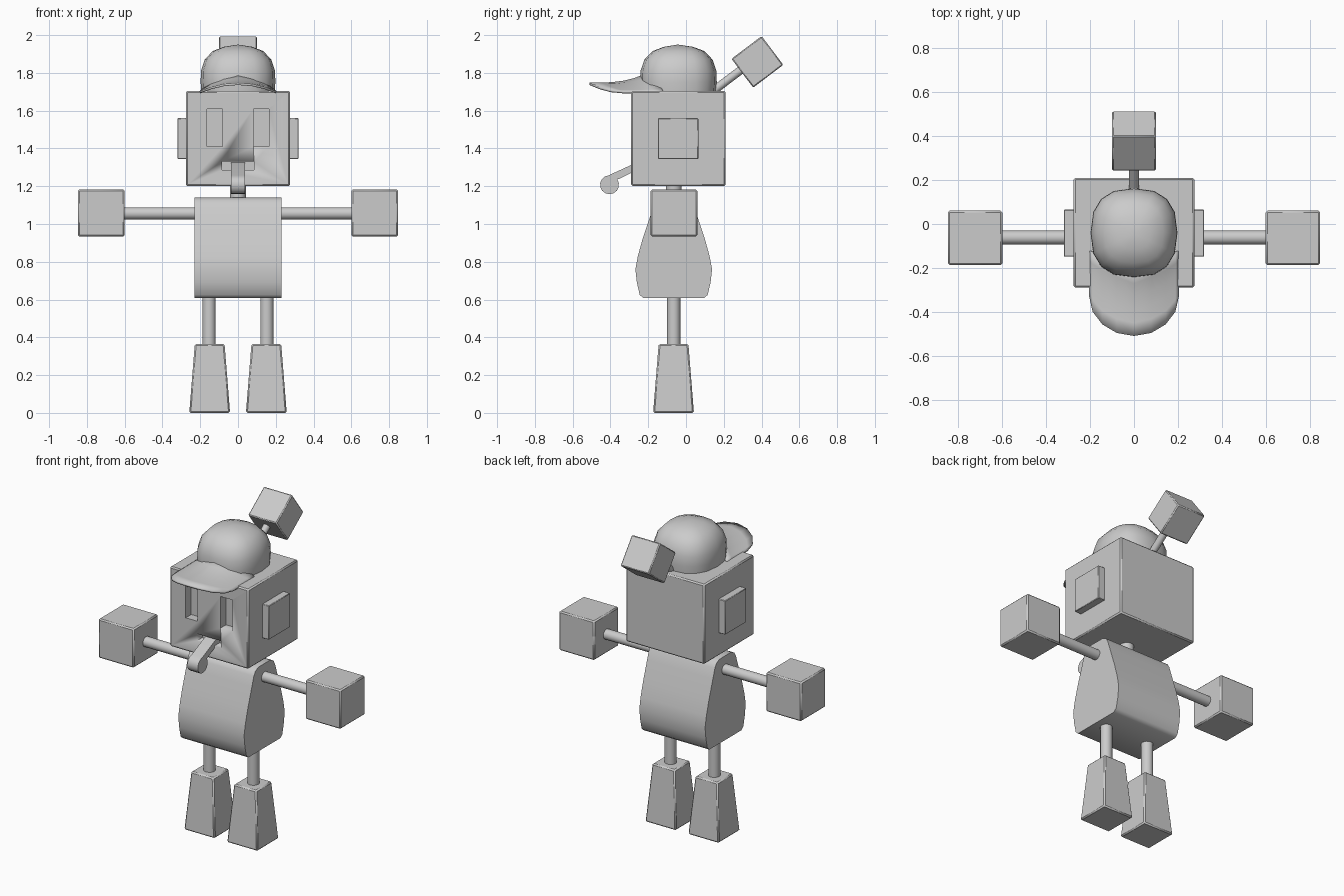
import bpy, bmesh, math
from mathutils import Matrix

if "Cube" in bpy.data.objects:
    bpy.data.objects.remove(bpy.data.objects["Cube"])

grey = bpy.data.materials.new("plain_grey")
grey.diffuse_color = (0.6, 0.6, 0.6, 1)
grey.use_nodes = True
grey.node_tree.nodes["Principled BSDF"].inputs["Base Color"].default_value = grey.diffuse_color
CY = -0.065  # depth of the neck, arm and leg axis


def finish(name, bm, bevel=0.0, angle=40):
    bmesh.ops.recalc_face_normals(bm, faces=bm.faces[:])
    me = bpy.data.meshes.new(name)
    bm.to_mesh(me)
    bm.free()
    me.materials.append(grey)
    ob = bpy.data.objects.new(name, me)
    bpy.context.collection.objects.link(ob)
    bpy.ops.object.select_all(action='DESELECT')
    bpy.context.view_layer.objects.active = ob
    ob.select_set(True)
    bpy.ops.object.shade_smooth_by_angle(angle=math.radians(angle))
    if bevel:
        mod = ob.modifiers.new("bevel", 'BEVEL')
        mod.width, mod.segments = bevel, 1
    return ob


def box(name, lo, hi, bevel=0.008, taper=1.0, rot=0.0):
    """Box between two corners; taper shrinks the top, rot turns it about x."""
    bm = bmesh.new()
    bmesh.ops.create_cube(bm, size=1)
    for v in bm.verts:
        if v.co.z > 0:
            v.co.x *= taper
            v.co.y *= taper
        v.co = [v.co[i] * (hi[i] - lo[i]) for i in range(3)]
    mid = [(a + b) / 2 for a, b in zip(lo, hi)]
    bm.transform(Matrix.Translation(mid) @ Matrix.Rotation(rot, 4, 'X'))
    return finish(name, bm, bevel)


def rod(name, mid, radius, length, axis, angle):
    bm = bmesh.new()
    bmesh.ops.create_cone(bm, cap_ends=True, segments=16, radius1=radius, radius2=radius, depth=length)
    bm.transform(Matrix.Translation(mid) @ Matrix.Rotation(angle, 4, axis))
    return finish(name, bm)


def side_profile(name, pts, half, angle=40):
    """Extrude a (y, z) outline across x."""
    bm = bmesh.new()
    f = bm.faces.new([bm.verts.new((-half, y, z)) for y, z in pts])
    r = bmesh.ops.extrude_face_region(bm, geom=[f])
    for v in r['geom']:
        if isinstance(v, bmesh.types.BMVert):
            v.co.x = half
    return finish(name, bm, 0, angle)


# Head with sunken eyes and mouth
head = box("head", (-0.275, -0.29, 1.2), (0.275, 0.21, 1.705))
cutters = [box("mouth_cutter", (-0.085, -0.35, 1.285), (0.085, -0.235, 1.33), 0)]
for s in (-1, 1):
    cutters.append(box("eye_cutter", (s * 0.122 - 0.041, -0.35, 1.41), (s * 0.122 + 0.041, -0.235, 1.61), 0))
for c in cutters:
    c.hide_render = True
    c.display_type = 'WIRE'
    mod = head.modifiers.new("cut", 'BOOLEAN')
    mod.operation, mod.object, mod.solver = 'DIFFERENCE', c, 'EXACT'

# Tongue: a strip that ends in a round tip
tip = [(-0.405 + 0.05 * math.cos(math.radians(a)), 1.208 + 0.05 * math.sin(math.radians(a)))
       for a in range(95, 400, 25)]
side_profile("tongue", [(-0.23, 1.328), (-0.285, 1.315)] + tip + [(-0.35, 1.24), (-0.285, 1.273), (-0.23, 1.287)], 0.037)

# Torso: pear-shaped from the side
half_outline = [(0.06, 1.14), (0.09, 1.125), (0.105, 1.10), (0.125, 1.04), (0.165, 0.92), (0.19, 0.83),
                (0.203, 0.76), (0.195, 0.69), (0.18, 0.625), (0.16, 0.607)]
side_profile("torso", [(CY + y, z) for y, z in half_outline]
             + [(CY - y, z) for y, z in reversed(half_outline)], 0.23, 50)
rod("neck", (0, CY, 1.165), 0.042, 0.1, 'Z', 0)

# Limbs and ears on both sides
for s, side in ((-1, "left"), (1, "right")):
    def pair(name, x0, x1, y, z, **kw):
        a, b = sorted((s * x0, s * x1))
        return box(side + name, (a, y[0], z[0]), (b, y[1], z[1]), **kw)
    pair("_ear", 0.26, 0.32, (-0.148, 0.065), (1.345, 1.56), bevel=0.003)
    rod(side + "_arm", (s * 0.41, -0.062, 1.056), 0.032, 0.42, 'Y', math.pi / 2)
    pair("_hand", 0.6, 0.848, (-0.187, 0.061), (0.934, 1.182))
    rod(side + "_leg", (s * 0.153, CY, 0.49), 0.035, 0.3, 'Z', 0)
    pair("_foot", 0.042, 0.258, (-0.174, 0.042), (0, 0.365), taper=0.73)

# Antenna leaning back with a cube on the end
lean = math.radians(37)
rod("antenna_rod", (0, 0.22, 1.762), 0.022, 0.24, 'X', lean - math.pi / 2)
box("antenna_cube", (-0.1, 0.278, 1.763), (0.1, 0.478, 1.954), 0.006, rot=lean)

# Cap crown: rounded-square rings closing at the top
bm = bmesh.new()
N = 16
rings = []
for z, k in ((1.70, 0.98), (1.75, 1.0), (1.81, 0.99), (1.87, 0.89), (1.915, 0.68), (1.938, 0.38)):
    ring = []
    for i in range(N):
        a = 2 * math.pi * i / N
        c, s = math.cos(a), math.sin(a)
        x = math.copysign(abs(c) ** 0.8, c) * 0.198 * k
        y = math.copysign(abs(s) ** 0.8, s) * 0.203 * k - 0.04
        ring.append(bm.verts.new((x, y, z)))
    rings.append(ring)
for r0, r1 in zip(rings, rings[1:]):
    for i in range(N):
        j = (i + 1) % N
        bm.faces.new((r0[i], r0[j], r1[j], r1[i]))
top = bm.verts.new((0, -0.045, 1.95))
for i in range(N):
    bm.faces.new((rings[-1][i], rings[-1][(i + 1) % N], top))
bm.faces.new(rings[0])
finish("cap_crown", bm, angle=60)

# Cap brim: arched sheet, rounded at the front
bm = bmesh.new()
rows = []
for t in (0, 0.2, 0.4, 0.6, 0.8, 1.0):
    row = []
    for i in range(-4, 5):
        u = math.sin(i / 4 * math.pi / 2)
        back = -0.12 - 0.09 * (1 - abs(u))
        front = -0.33 - 0.18 * math.sqrt(max(0, 1 - u * u))
        rise = 0.045 * (1 - u * u) + 0.05 * (1 - t) ** 3 * (1 - u * u)
        row.append(bm.verts.new((0.202 * u, back + (front - back) * t, 1.697 + rise)))
    rows.append(row)
for r0, r1 in zip(rows, rows[1:]):
    for i in range(8):
        bm.faces.new((r0[i], r0[i + 1], r1[i + 1], r1[i]))
brim = finish("cap_brim", bm, angle=60)
mod = brim.modifiers.new("thickness", 'SOLIDIFY')
mod.thickness, mod.offset = 0.012, 0
